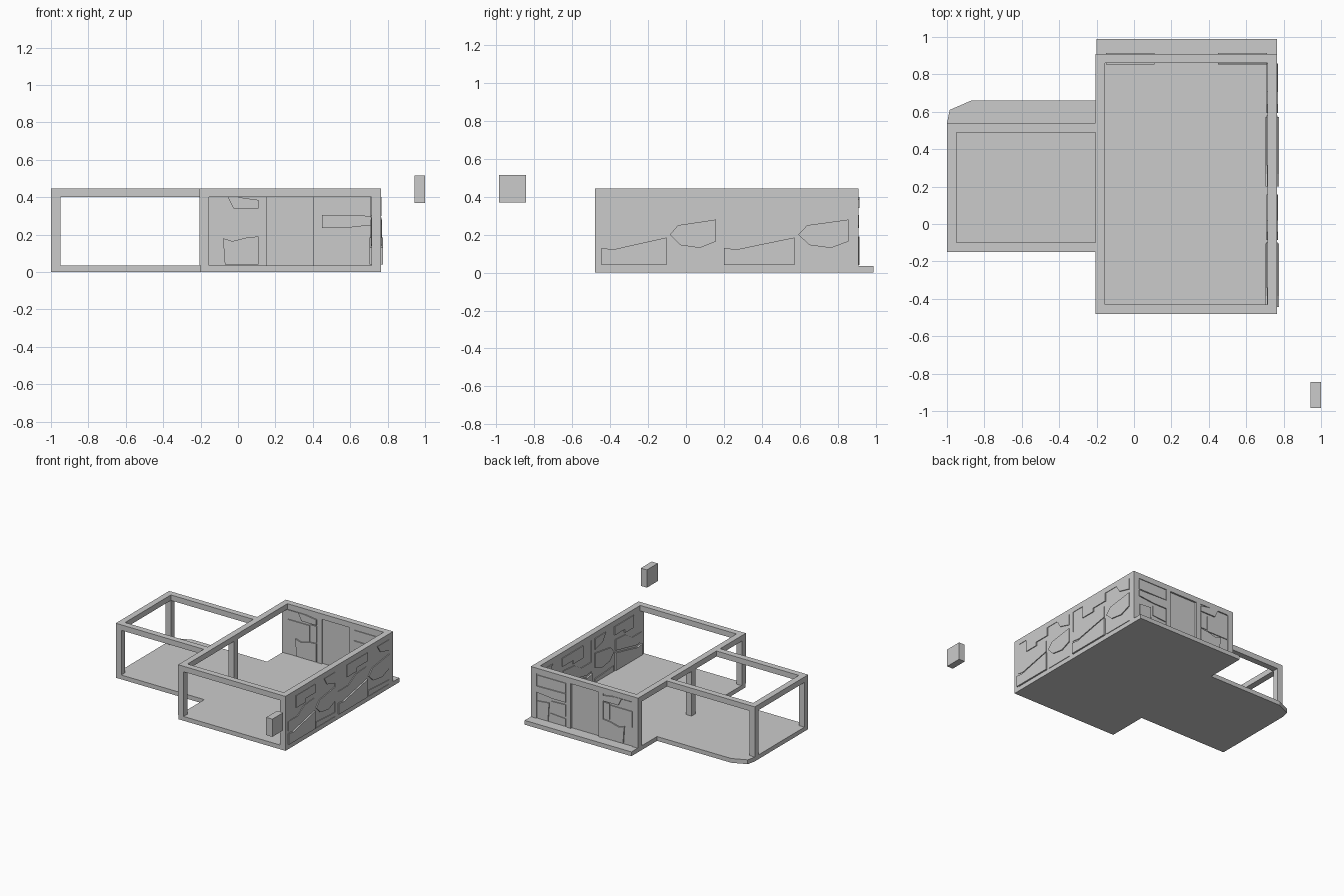
import bpy, bmesh
from mathutils import Vector

if "Cube" in bpy.data.objects:
    bpy.data.objects.remove(bpy.data.objects["Cube"])


def prism(name, points, place, low, high):
    """Extrude a 2D outline between two depths; place maps (u, v, depth) to xyz."""
    bm = bmesh.new()
    base = [bm.verts.new(place(u, v, low)) for u, v in points]
    face = bm.faces.new(base)
    res = bmesh.ops.extrude_face_region(bm, geom=[face])
    shift = Vector(place(0, 0, high)) - Vector(place(0, 0, low))
    bmesh.ops.translate(bm, vec=shift,
                        verts=[g for g in res["geom"] if isinstance(g, bmesh.types.BMVert)])
    bmesh.ops.recalc_face_normals(bm, faces=bm.faces)
    mesh = bpy.data.meshes.new(name)
    bm.to_mesh(mesh)
    bm.free()
    obj = bpy.data.objects.new(name, mesh)
    bpy.context.collection.objects.link(obj)
    return obj


def flat(u, v, d):
    return (u, v, d)


def box(name, x0, x1, y0, y1, z0, z1):
    return prism(name, [(x0, y0), (x1, y0), (x1, y1), (x0, y1)], flat, z0, z1)


FLOOR, UNDER, TOP, W = 0.035, 0.4, 0.445, 0.05

# floor slab with rear ledge and clipped wing corner
prism("floor", [(-0.2, -0.48), (0.765, -0.48), (0.765, 0.99), (-0.2, 0.99), (-0.2, 0.66),
                (-0.87, 0.66), (-0.985, 0.61), (-1, 0.54), (-1, -0.15), (-0.2, -0.15)],
      flat, 0, FLOOR)

# main room frame
X0, X1, Y0, Y1 = -0.205, 0.765, -0.48, 0.91
for side, y in (("front", Y0), ("back", Y1 - W)):
    box(f"main_{side}_beam", X0, X1, y, y + W, UNDER, TOP)
    for end, x in (("left", X0), ("right", X1 - W)):
        box(f"main_{side}_{end}_post", x, x + W, y, y + W, FLOOR, UNDER)
for side, x in (("left", X0), ("right", X1 - W)):
    box(f"main_{side}_beam", x, x + W, Y0 + W, Y1 - W, UNDER, TOP)
box("main_left_middle_post", X0, X0 + W, 0.17, 0.22, FLOOR, UNDER)

# side wing frame
for side, y in (("front", -0.15), ("back", 0.49)):
    box(f"wing_{side}_beam", -1, X0, y, y + W, UNDER, TOP)
    box(f"wing_{side}_post", -1, -1 + W, y, y + W, FLOOR, UNDER)
box("wing_left_beam", -1, -1 + W, -0.15 + W, 0.49, UNDER, TOP)

# right wall: posts and two sections of irregular plating, u runs along the section
RIGHT_PLATES = [
    ("low_plate", 0.012, [(0, .04), (.56, .04), (.56, .185), (.3, .15), (.1, .122), (0, .13)]),
    ("corner_plate", 0.004, [(.59, .04), (.99, .04), (.99, .07), (.8, .075), (.59, .085)]),
    ("middle_plate", 0.007, [(.59, .2), (.66, .25), (.99, .28), (.99, .165), (.85, .13),
                             (.68, .145)]),
    ("long_plate", 0.004, [(0, .15), (.1, .14), (.55, .2), (.55, .29), (.34, .28),
                           (.2, .225), (0, .225)]),
    ("upper_plate", 0.006, [(.17, .4), (.17, .3), (.36, .3), (.36, .33), (.57, .33), (.57, .4)]),
    ("top_plate", 0.006, [(.76, .4), (.82, .34), (.99, .31), (.99, .4)]),
]


def on_right(u, v, d):
    return (d, u, v)


for label, a, b in (("front", -0.445, 0.165), ("rear", 0.2, 0.865)):
    box(f"right_{label}_wall", 0.717, 0.761, a - 0.005, b, FLOOR, UNDER)
    for part, rise, shape in RIGHT_PLATES:
        pts = [(a + u * (b - a), v) for u, v in shape]
        prism(f"right_{label}_{part}", pts, on_right, 0.715 - rise, 0.762 + rise)
box("right_middle_post", 0.715, 0.765, 0.16, 0.2, FLOOR, UNDER)

# back wall: posts, plain middle panel and two plated panels
BACK_PLATES = {
    "left": [
        ("block", 0.004, [(-.15, .19), (.045, .19), (.045, .32), (-.15, .32)]),
        ("top_plate", 0.007, [(-.15, .4), (-.055, .4), (-.025, .34), (.11, .34), (.11, .385),
                              (.0, .4)]),
        ("side_plate", 0.003, [(.055, .2), (.11, .2), (.11, .33), (.055, .33)]),
        ("low_plate", 0.007, [(-.07, .04), (.11, .04), (.11, .19), (.05, .185), (-.03, .165),
                              (-.08, .18)]),
    ],
    "right": [
        ("top_plate", 0.003, [(.45, .31), (.71, .31), (.71, .39), (.45, .39)]),
        ("middle_plate", 0.006, [(.45, .235), (.57, .235), (.71, .25), (.71, .3), (.45, .305)]),
        ("low_plate", 0.004, [(.45, .12), (.58, .13), (.58, .21), (.45, .215)]),
        ("corner_plate", 0.003, [(.45, .04), (.6, .04), (.59, .11), (.45, .1)]),
        ("side_plate", 0.005, [(.61, .04), (.705, .04), (.705, .18), (.6, .19)]),
    ],
}


def on_back(u, v, d):
    return (u, d, v)


for label, a, b in (("left", -0.155, 0.115), ("right", 0.445, 0.715)):
    box(f"back_{label}_wall", a, b, 0.863, 0.904, FLOOR, UNDER)
    for part, rise, pts in BACK_PLATES[label]:
        prism(f"back_{label}_{part}", pts, on_back, 0.86 - rise, 0.907 + rise)
box("back_middle_panel", 0.155, 0.405, 0.872, 0.896, FLOOR, UNDER)
for label, x in (("left", 0.115), ("right", 0.405)):
    box(f"back_{label}_inner_post", x, x + 0.04, 0.86, 0.91, FLOOR, UNDER)

# separate floating block
box("loose_block", 0.945, 1.0, -0.985, -0.845, 0.37, 0.515)
